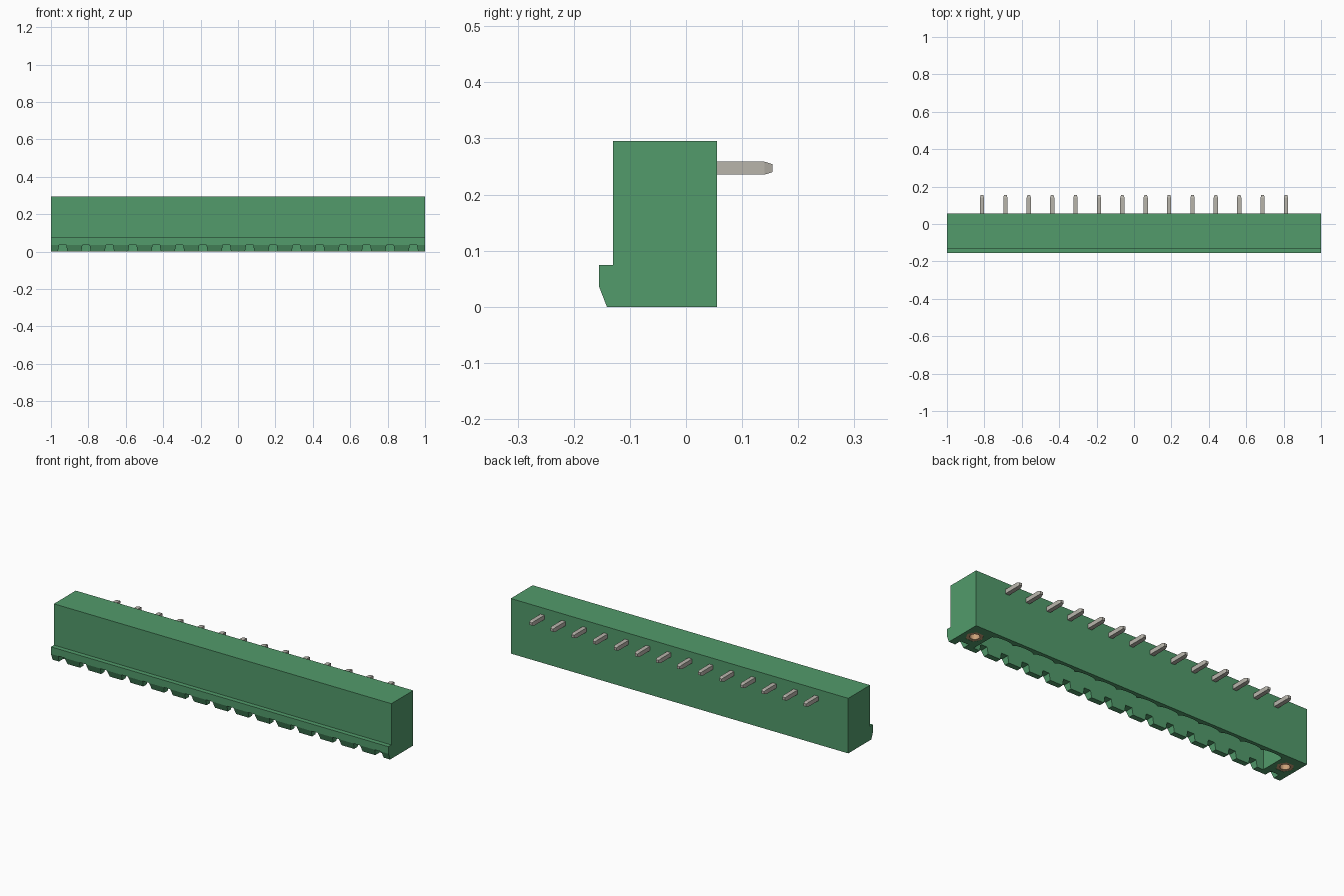
import bpy
import bmesh
import math
from mathutils import Vector, Matrix

old = bpy.data.objects.get("Cube")
if old:
    bpy.data.objects.remove(old, do_unlink=True)

PITCH = 0.125
POLES = 14
FLANGE_X = 0.9375
FLANGE_Y = -0.03
PIN = 0.0115          # half thickness of a pin


def material(name, rgb, metallic=0.0):
    m = bpy.data.materials.new(name)
    m.use_nodes = True
    color = (*rgb, 1)
    m.diffuse_color = color
    m.node_tree.nodes["Principled BSDF"].inputs["Base Color"].default_value = color
    return m


green = material("green plastic", (0.084, 0.328, 0.147))
tin = material("tin plating", (0.48, 0.46, 0.41))
brass = material("brass", (0.6, 0.36, 0.19))


def make(name, bm, mat):
    bmesh.ops.recalc_face_normals(bm, faces=bm.faces)
    mesh = bpy.data.meshes.new(name)
    bm.to_mesh(mesh)
    bm.free()
    mesh.materials.append(mat)
    obj = bpy.data.objects.new(name, mesh)
    bpy.context.collection.objects.link(obj)
    return obj


def prism(bm, points, offset):
    """Closed prism from a planar outline, swept along offset."""
    face = bm.faces.new([bm.verts.new(p) for p in points])
    ext = bmesh.ops.extrude_face_region(bm, geom=[face], use_keep_orig=True)
    verts = [e for e in ext["geom"] if isinstance(e, bmesh.types.BMVert)]
    bmesh.ops.translate(bm, verts=verts, vec=Vector(offset))


def cut(obj, cutter):
    mod = obj.modifiers.new("cut", 'BOOLEAN')
    mod.operation = 'DIFFERENCE'
    mod.solver = 'EXACT'
    mod.object = cutter
    bpy.context.view_layer.objects.active = obj
    bpy.ops.object.modifier_apply(modifier=mod.name)
    bpy.data.objects.remove(cutter, do_unlink=True)


def pole_x(i, count):
    return (i - (count - 1) / 2) * PITCH


# Housing: side profile with the latching lip, swept across the width
bm = bmesh.new()
profile = [(0.055, 0), (0.055, 0.295), (-0.13, 0.295), (-0.13, 0.074),
           (-0.155, 0.074), (-0.155, 0.036), (-0.141, 0)]
prism(bm, [(-1, y, z) for y, z in profile], (2, 0, 0))
housing = make("housing", bm, green)

# Plug cavity, open below, with a shallow scallop behind each pole
bm = bmesh.new()
half = PITCH * POLES / 2
outline = [(-half, -0.112, -0.05), (half, -0.112, -0.05)]
steps = 8
for i in reversed(range(POLES)):
    for s in range(steps):
        t = 1 - 2 * s / steps
        outline.append((pole_x(i, POLES) + t * PITCH / 2,
                        0.02 + 0.016 * math.sqrt(1 - t * t), -0.05))
outline.append((-half, 0.02, -0.05))
prism(bm, outline, (0, 0, 0.25))
cut(housing, make("cavity_cutter", bm, green))

# Coding notches through the lip
bm = bmesh.new()
for i in range(POLES + 2):
    x = pole_x(i, POLES + 2)
    shape = [(-0.027, -0.01), (0.027, -0.01), (0.019, 0.036), (-0.019, 0.036)]
    prism(bm, [(x + dx, -0.2, z) for dx, z in shape], (0, 0.098, 0))
cut(housing, make("notch_cutter", bm, green))


# Threaded inserts in both end flanges
def ring(x, radius, sides, z):
    return [(x + radius * math.cos(a), FLANGE_Y + radius * math.sin(a), z)
            for a in (math.tau * k / sides for k in range(sides))]


bm = bmesh.new()
for side in (-1, 1):
    prism(bm, ring(side * FLANGE_X, 0.044, 6, -0.02), (0, 0, 0.12))
cut(housing, make("socket_cutter", bm, green))

for side, label in ((-1, "right"), (1, "left")):
    bm = bmesh.new()
    prism(bm, ring(side * FLANGE_X, 0.044, 6, 0.001), (0, 0, 0.099))
    insert = make(label + "_threaded_insert", bm, brass)
    bm = bmesh.new()
    prism(bm, ring(side * FLANGE_X, 0.024, 24, -0.02), (0, 0, 0.1))
    cut(insert, make("bore_cutter", bm, brass))


# Bent contact pins: a tail out of the back and a blade inside the cavity
def bar(bm, start, end, taper):
    """Square bar whose end is drawn in over the taper length."""
    start, end = Vector(start), Vector(end)
    axis = (end - start).normalized()
    side = Vector((1, 0, 0))
    up = axis.cross(side)
    loops = []
    for centre, h in ((start, PIN), (end - axis * taper, PIN), (end, PIN * 0.62)):
        loops.append([bm.verts.new(centre + side * a * h + up * b * h)
                      for a, b in ((-1, -1), (1, -1), (1, 1), (-1, 1))])
    for lower, upper in zip(loops, loops[1:]):
        for k in range(4):
            n = (k + 1) % 4
            bm.faces.new((lower[k], lower[n], upper[n], upper[k]))
    bm.faces.new(loops[0])
    bm.faces.new(loops[-1])


for i in range(POLES):
    x = pole_x(i, POLES)
    bm = bmesh.new()
    bar(bm, (x, FLANGE_Y - PIN, 0.247), (x, 0.154, 0.247), 0.014)
    bar(bm, (x, FLANGE_Y, 0.247), (x, FLANGE_Y, 0.055), 0.014)
    make(f"contact_pin_{i + 1}", bm, tin)
